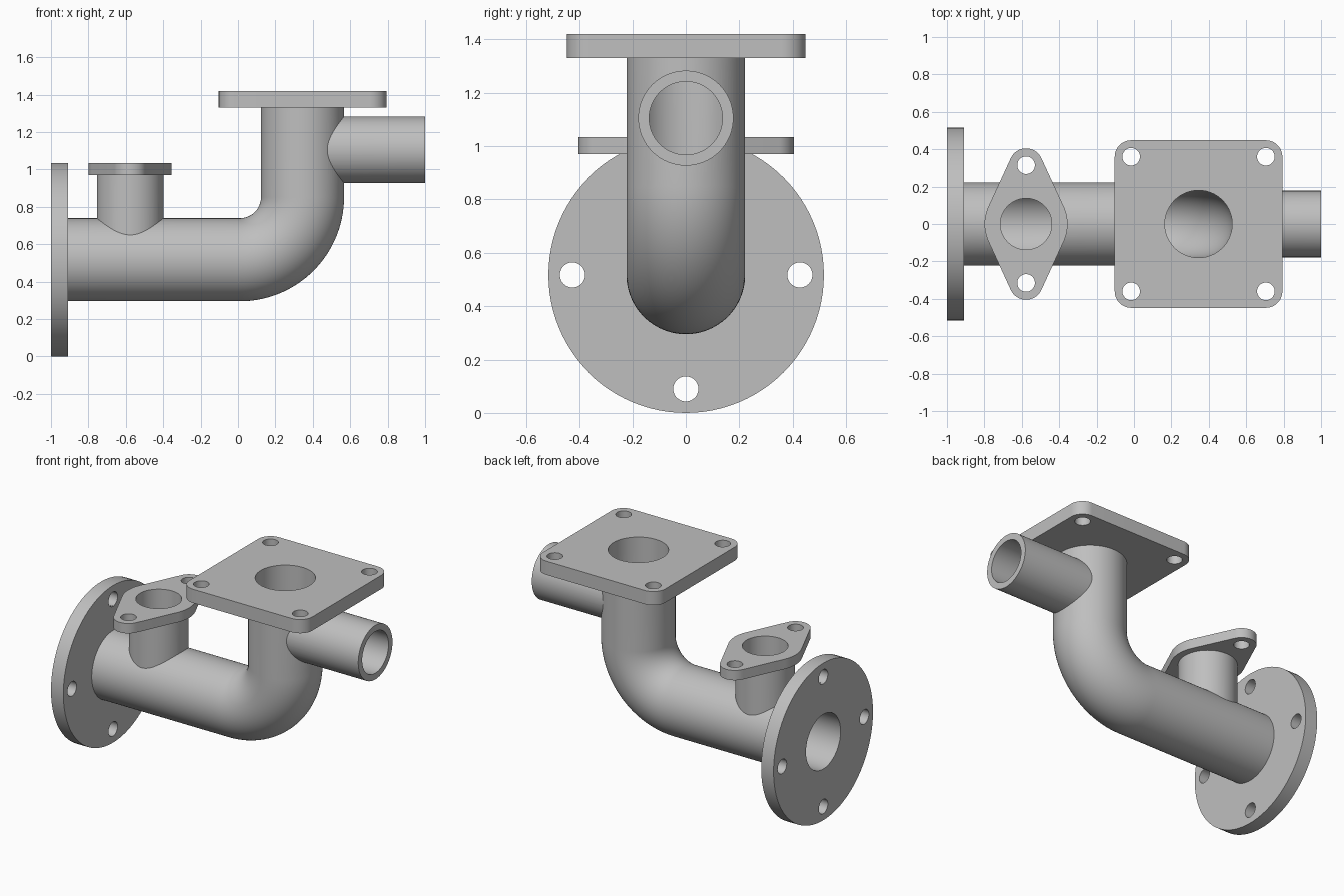
import bpy, bmesh
from math import sin, cos, pi, radians
from mathutils import Vector
from mathutils.geometry import convex_hull_2d

cube = bpy.data.objects.get("Cube")
if cube:
    bpy.data.objects.remove(cube, do_unlink=True)

grey = bpy.data.materials.new("cast_grey")
grey.use_nodes = True
COLOR = (0.52, 0.52, 0.52, 1)
grey.diffuse_color = COLOR
grey.node_tree.nodes["Principled BSDF"].inputs["Base Color"].default_value = COLOR

# Main dimensions
AXIS_Z, UP_X, BEND = 0.517, 0.345, 0.335
PIPE_R, BORE_R = 0.222, 0.18
ARM_R, ARM_BORE = 0.178, 0.137
RISER_X, ARM_Z = -0.577, 1.105
BOLT_R = 0.047
FLANGE_X, SQUARE_Z, OVAL_Z = -0.91, 1.33, 0.97
TOP_Z, OVAL_TOP = 1.42, 1.035
OVER = 0.05


def finish(name, bm):
    bmesh.ops.recalc_face_normals(bm, faces=bm.faces)
    mesh = bpy.data.meshes.new(name)
    bm.to_mesh(mesh)
    bm.free()
    mesh.materials.append(grey)
    ob = bpy.data.objects.new(name, mesh)
    bpy.context.collection.objects.link(ob)
    return ob


def loft(name, rings):
    """Closed solid through matching rings of points."""
    bm = bmesh.new()
    rows = [[bm.verts.new(p) for p in ring] for ring in rings]
    n = len(rows[0])
    for a, b in zip(rows, rows[1:]):
        for i in range(n):
            j = (i + 1) % n
            bm.faces.new((a[i], a[j], b[j], b[i]))
    bm.faces.new(rows[0][::-1])
    bm.faces.new(rows[-1])
    return finish(name, bm)


def sweep(name, stations, r, y=0, n=96):
    """Round bar along stations (x, z, heading angle in the xz plane)."""
    rings = []
    for x, z, a in stations:
        side = Vector((-sin(a), 0, cos(a)))
        rings.append([Vector((x, y, z)) + side * r * cos(2 * pi * i / n)
                      + Vector((0, r * sin(2 * pi * i / n), 0)) for i in range(n)])
    return loft(name, rings)


def bar_x(name, x0, x1, z, r, y=0):
    return sweep(name, [(x0, z, 0), (x1, z, 0)], r, y)


def bar_z(name, z0, z1, x, r, y=0):
    return sweep(name, [(x, z0, pi / 2), (x, z1, pi / 2)], r, y)


def elbow(name, r, x0, z1):
    bend = [(UP_X - BEND + BEND * sin(a), AXIS_Z + BEND - BEND * cos(a), a)
            for a in (radians(3 * k) for k in range(31))]
    return sweep(name, [(x0, AXIS_Z, 0)] + bend + [(UP_X, z1, pi / 2)], r)


def plate(name, circles, z0, z1, n=64):
    """Plate whose outline wraps tightly around circles (x, y, radius)."""
    pts = [Vector((x + r * cos(2 * pi * i / n), y + r * sin(2 * pi * i / n)))
           for x, y, r in circles for i in range(n)]
    outline = [pts[i] for i in convex_hull_2d(pts)]
    return loft(name, [[(p.x, p.y, z) for p in outline] for z in (z0, z1)])


def combine(ob, operation, tools):
    for t in tools:
        m = ob.modifiers.new("bool", 'BOOLEAN')
        m.operation, m.object, m.solver = operation, t, 'EXACT'
    bpy.context.view_layer.update()
    graph = bpy.context.evaluated_depsgraph_get()
    mesh = bpy.data.meshes.new_from_object(ob.evaluated_get(graph))
    ob.modifiers.clear()
    ob.data = mesh
    for t in tools:
        bpy.data.objects.remove(t, do_unlink=True)


def main_bore():
    return elbow("main_bore", BORE_R, -1 - OVER, TOP_Z + OVER)


def riser_bore():
    return bar_z("riser_bore", AXIS_Z, OVAL_TOP + OVER, RISER_X, ARM_BORE)


# Elbow pipe with side arm and riser, all bored through
body = elbow("pipe_body", PIPE_R, FLANGE_X, SQUARE_Z)
combine(body, 'UNION', [bar_x("side_arm", UP_X, 1, ARM_Z, ARM_R),
                        bar_z("riser", AXIS_Z, OVAL_Z, RISER_X, ARM_R)])
combine(body, 'DIFFERENCE', [main_bore(), riser_bore(),
                             bar_x("arm_bore", UP_X, 1 + OVER, ARM_Z, ARM_BORE)])

# Round end flange with four bolt holes
round_flange = bar_x("round_flange", -1, FLANGE_X, AXIS_Z, AXIS_Z)
bolts = [bar_x("bolt", -1 - OVER, FLANGE_X + OVER, AXIS_Z + dz, BOLT_R, dy)
         for dy, dz in ((0.427, 0), (-0.427, 0), (0, 0.427), (0, -0.427))]
combine(round_flange, 'DIFFERENCE', [main_bore()] + bolts)

# Square top flange with rounded corners
corners = [(UP_X + sx * 0.36, sy * 0.36) for sx in (-1, 1) for sy in (-1, 1)]
square_flange = plate("square_flange", [(x, y, 0.088) for x, y in corners], SQUARE_Z, TOP_Z)
bolts = [bar_z("bolt", SQUARE_Z - OVER, TOP_Z + OVER, x, BOLT_R, y) for x, y in corners]
combine(square_flange, 'DIFFERENCE', [main_bore()] + bolts)

# Two-bolt oval flange on the riser
ears = (-0.315, 0.315)
oval_flange = plate("oval_flange", [(RISER_X, 0, PIPE_R)]
                    + [(RISER_X, y, 0.09) for y in ears], OVAL_Z, OVAL_TOP)
bolts = [bar_z("bolt", OVAL_Z - OVER, OVAL_TOP + OVER, RISER_X, BOLT_R, y) for y in ears]
combine(oval_flange, 'DIFFERENCE', [riser_bore()] + bolts)

# Smooth shading with crisp edges
bpy.ops.object.select_all(action='DESELECT')
for ob in (body, round_flange, square_flange, oval_flange):
    ob.select_set(True)
bpy.context.view_layer.objects.active = body
bpy.ops.object.shade_smooth_by_angle(angle=radians(25))
